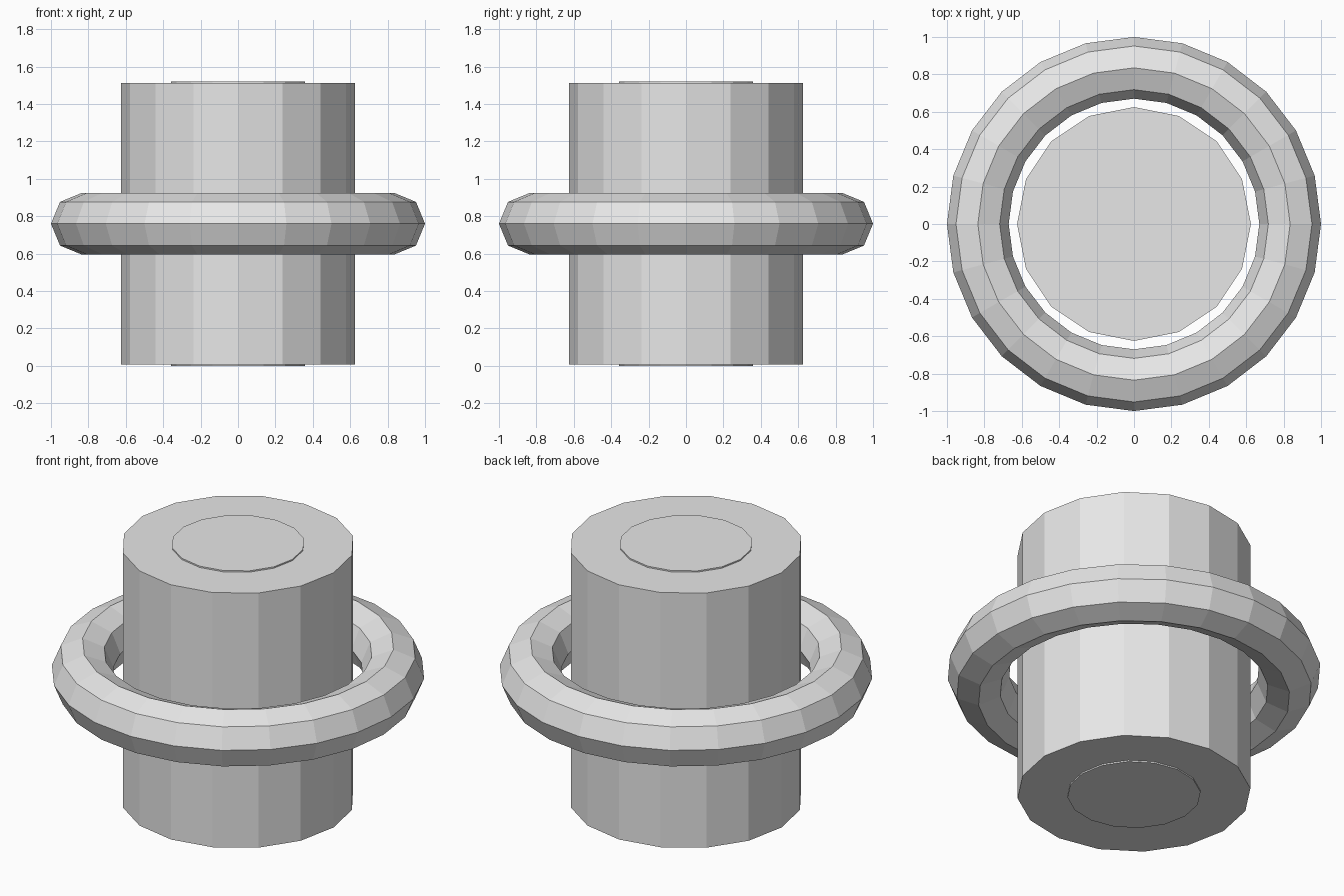
import bpy

cube = bpy.data.objects.get("Cube")
if cube:
    bpy.data.objects.remove(cube, do_unlink=True)

# Single flat grey
grey = bpy.data.materials.new("light_grey")
grey.use_nodes = True
colour = (0.8, 0.8, 0.8, 1.0)
grey.diffuse_color = colour
grey.node_tree.nodes["Principled BSDF"].inputs["Base Color"].default_value = colour

HEIGHT = 1.52
MIDDLE = HEIGHT / 2


def finish(name):
    obj = bpy.context.object
    obj.name = name
    obj.data.name = name
    obj.data.materials.append(grey)
    bpy.ops.object.shade_flat()


def cylinder(name, radius, depth):
    bpy.ops.mesh.primitive_cylinder_add(
        vertices=16, radius=radius, depth=depth, location=(0, 0, MIDDLE))
    finish(name)


# Wide drum, with a thin core standing just proud of both ends
cylinder("drum", 0.625, HEIGHT - 0.016)
cylinder("core", 0.357, HEIGHT)

# Floating ring around the middle
bpy.ops.mesh.primitive_torus_add(
    major_segments=24, minor_segments=8,
    major_radius=0.835, minor_radius=0.165, location=(0, 0, MIDDLE))
finish("ring")
